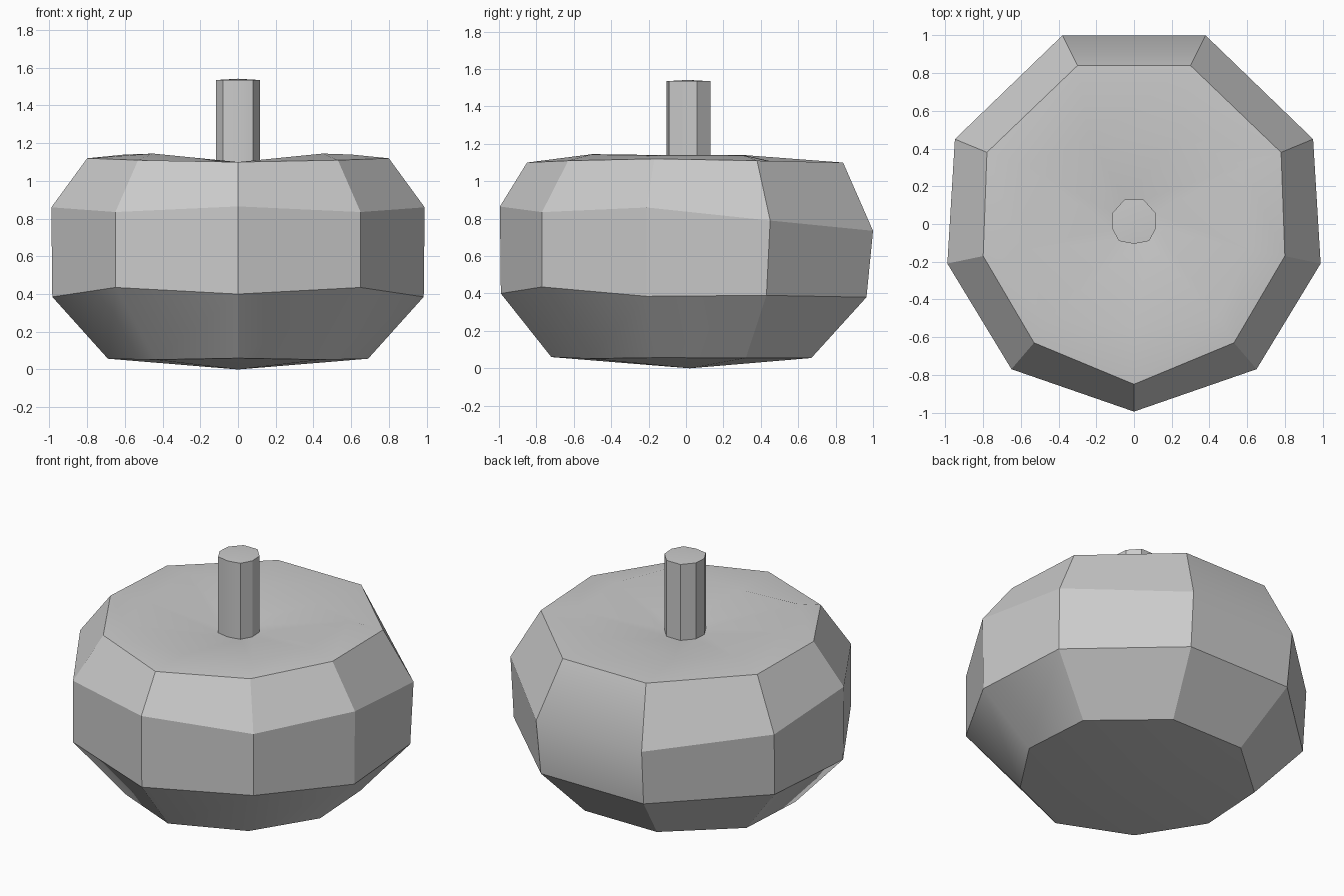
import bpy, bmesh

if "Cube" in bpy.data.objects:
    bpy.data.objects.remove(bpy.data.objects["Cube"])


def mirror_ring(half):
    # half runs front centre -> back right; first point lies on x = 0
    return half + [(-x, y, z) for x, y, z in reversed(half[1:])]


def loft(name, halves, bottom, top):
    bm = bmesh.new()
    rings = [[bm.verts.new(p) for p in mirror_ring(h)] for h in halves]
    n = len(rings[0])
    for a, b in zip(rings, rings[1:]):
        for i in range(n):
            j = (i + 1) % n
            bm.faces.new((a[i], a[j], b[j], b[i]))
    lo, hi = bm.verts.new(bottom), bm.verts.new(top)
    for i in range(n):
        j = (i + 1) % n
        bm.faces.new((lo, rings[0][j], rings[0][i]))
        bm.faces.new((hi, rings[-1][i], rings[-1][j]))
    bmesh.ops.recalc_face_normals(bm, faces=bm.faces)
    mesh = bpy.data.meshes.new(name)
    bm.to_mesh(mesh)
    bm.free()
    obj = bpy.data.objects.new(name, mesh)
    bpy.context.collection.objects.link(obj)
    bpy.ops.object.select_all(action='DESELECT')
    obj.select_set(True)
    bpy.context.view_layer.objects.active = obj
    bpy.ops.object.shade_smooth_by_angle(angle=0.52)
    return obj


# Nine-sided stem outline
stem_outline = [(0, -.105), (.08, -.09), (.118, -.02), (.113, .06), (.05, .13)]


def stem_ring(z):
    return [(x, y, z) for x, y in stem_outline]


# Squat nine-sided body with a dimpled top
loft("pumpkin_body", [
    [(0, -.72, .06), (.44, -.52, .052), (.69, -.14, .057), (.66, .32, .055), (.26, .67, .055)],
    [(0, -.99, .40), (.65, -.77, .435), (.985, -.21, .385), (.94, .43, .39), (.37, .965, .38)],
    [(0, -.995, .865), (.65, -.77, .835), (.99, -.21, .86), (.95, .45, .79), (.38, 1, .735)],
    [(0, -.85, 1.10), (.53, -.63, 1.11), (.80, -.17, 1.12), (.78, .38, 1.11), (.30, .84, 1.10)],
    [(0, -.55, 1.10), (.45, -.50, 1.145), (.60, -.136, 1.14), (.58, .31, 1.14), (.24, .46, 1.105)],
    stem_ring(1.04),
], (0, .02, 0), (0, 0, 1.04))

# Upright stem
loft("stem", [stem_ring(1.03), stem_ring(1.535)], (0, 0, 1.03), (0, .01, 1.542))
